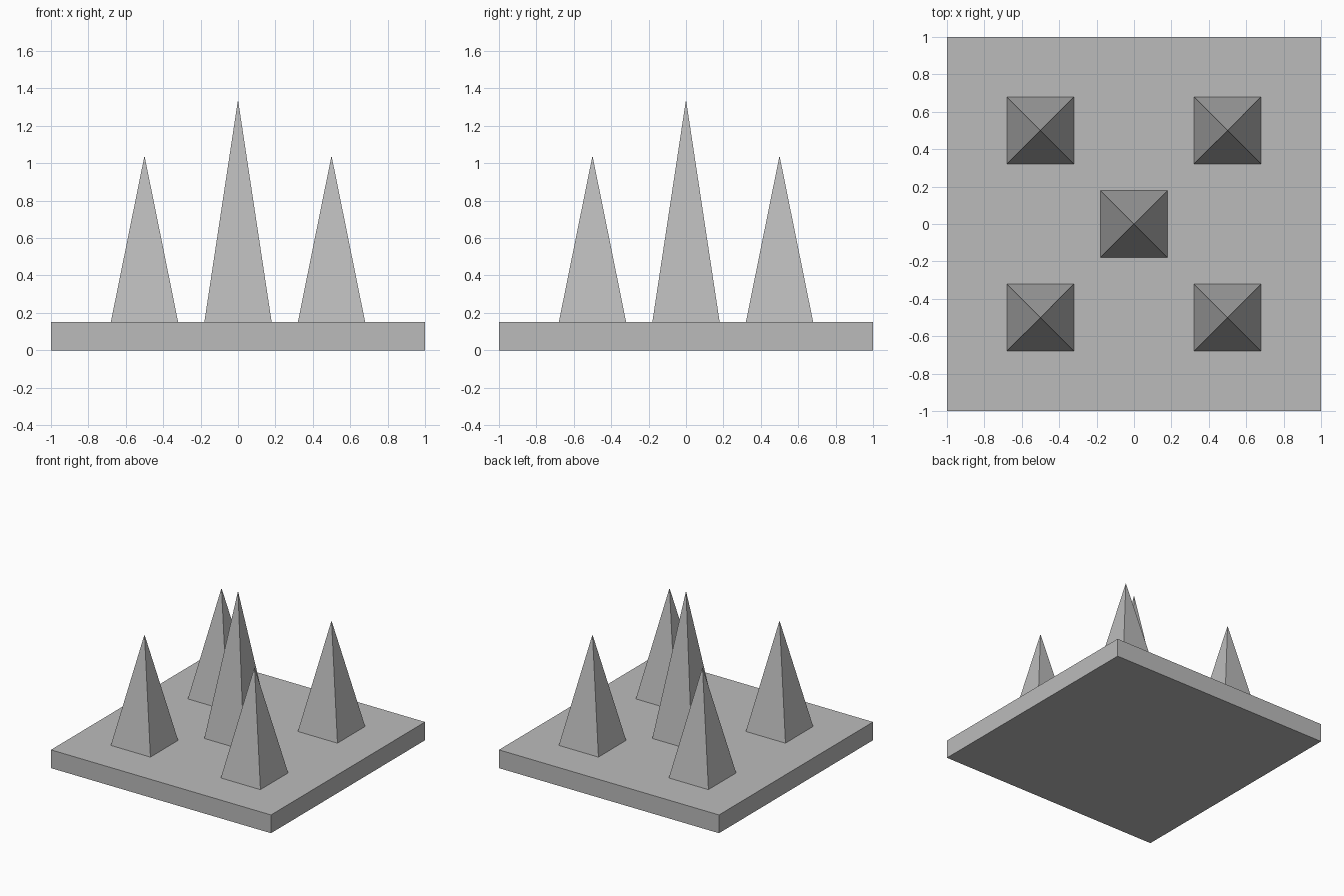
import bpy
from math import pi, sqrt

if "Cube" in bpy.data.objects:
    bpy.data.objects.remove(bpy.data.objects["Cube"], do_unlink=True)

grey = bpy.data.materials.new("stone grey")
grey.use_nodes = True
grey.diffuse_color = (0.5, 0.5, 0.5, 1)
grey.node_tree.nodes["Principled BSDF"].inputs["Base Color"].default_value = (0.5, 0.5, 0.5, 1)

BASE_HEIGHT = 0.15
SPIKE_HALF_WIDTH = 0.18


def finish(name):
    obj = bpy.context.object
    obj.name = name
    obj.data.materials.append(grey)
    bpy.ops.object.transform_apply(location=False, rotation=True, scale=True)


def add_spike(name, x, y, height):
    # Four-sided cone, turned so its sides line up with the base
    bpy.ops.mesh.primitive_cone_add(
        vertices=4, radius1=SPIKE_HALF_WIDTH * sqrt(2), radius2=0, depth=height,
        location=(x, y, BASE_HEIGHT + height / 2), rotation=(0, 0, pi / 4))
    finish(name)


# Square base slab
bpy.ops.mesh.primitive_cube_add(size=1, location=(0, 0, BASE_HEIGHT / 2))
bpy.context.object.scale = (2, 2, BASE_HEIGHT)
finish("base")

# Tall middle spike and four shorter corner spikes
add_spike("center_spike", 0, 0, 1.19)
for y, end in ((-0.5, "front"), (0.5, "back")):
    for x, side in ((-0.5, "right"), (0.5, "left")):
        add_spike(f"{end}_{side}_spike", x, y, 0.89)
